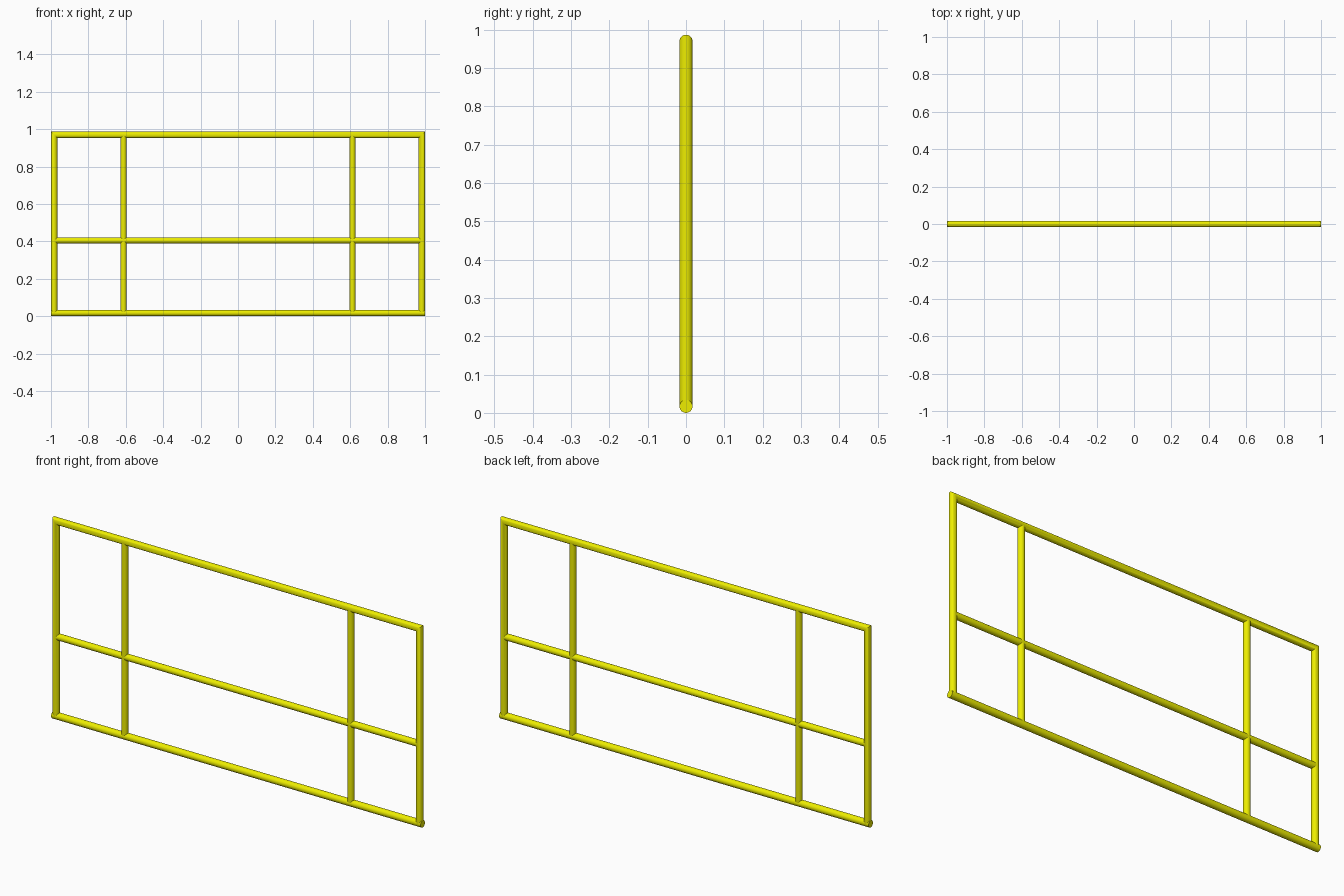
import bpy, bmesh, math
from mathutils import Vector

if "Cube" in bpy.data.objects:
    bpy.data.objects.remove(bpy.data.objects["Cube"])

R, SIDES = 0.017, 24
yellow = bpy.data.materials.new("yellow_paint")
yellow.diffuse_color = (0.85, 0.85, 0.0, 1)
yellow.use_nodes = True
yellow.node_tree.nodes["Principled BSDF"].inputs["Base Color"].default_value = yellow.diffuse_color


def tube(name, path, r=R):
    """Round tube along an (x, z) path, mitred at its corners."""
    pts = [Vector((x, 0, z)) for x, z in path]
    dirs = [(b - a).normalized() for a, b in zip(pts, pts[1:])]
    side = [Vector((-d.z, 0, d.x)) for d in dirs]
    bm = bmesh.new()
    rings = []
    for i, p in enumerate(pts):
        a, b = side[max(i - 1, 0)], side[min(i, len(side) - 1)]
        n = (a + b).normalized()
        n = n / n.dot(a)
        rings.append([bm.verts.new(p + n * r * math.cos(t) + Vector((0, r * math.sin(t), 0)))
                      for t in (2 * math.pi * k / SIDES for k in range(SIDES))])
    for u, v in zip(rings, rings[1:]):
        for k in range(SIDES):
            j = (k + 1) % SIDES
            bm.faces.new((u[k], u[j], v[j], v[k]))
    bm.faces.new(rings[0])
    bm.faces.new(rings[-1])
    bmesh.ops.recalc_face_normals(bm, faces=bm.faces)
    mesh = bpy.data.meshes.new(name)
    bm.to_mesh(mesh)
    bm.free()
    mesh.materials.append(yellow)
    ob = bpy.data.objects.new(name, mesh)
    bpy.context.collection.objects.link(ob)
    bpy.ops.object.select_all(action='DESELECT')
    ob.select_set(True)
    bpy.context.view_layer.objects.active = ob
    bpy.ops.object.shade_smooth_by_angle(angle=math.radians(35))


X, TOP, MID, BOTTOM = 1 - R, 0.97, 0.405, R

# End posts and top rail are one mitred hoop
tube("outer_hoop", [(-X, BOTTOM), (-X, TOP), (X, TOP), (X, BOTTOM)])

# Horizontal rails
tube("bottom_rail", [(-1, BOTTOM), (1, BOTTOM)])
tube("middle_rail", [(-X, MID), (X, MID)], 0.016)

# Inner uprights
for label, x in (("left", -0.612), ("right", 0.612)):
    tube(label + "_upright", [(x, BOTTOM), (x, TOP)], 0.016)
